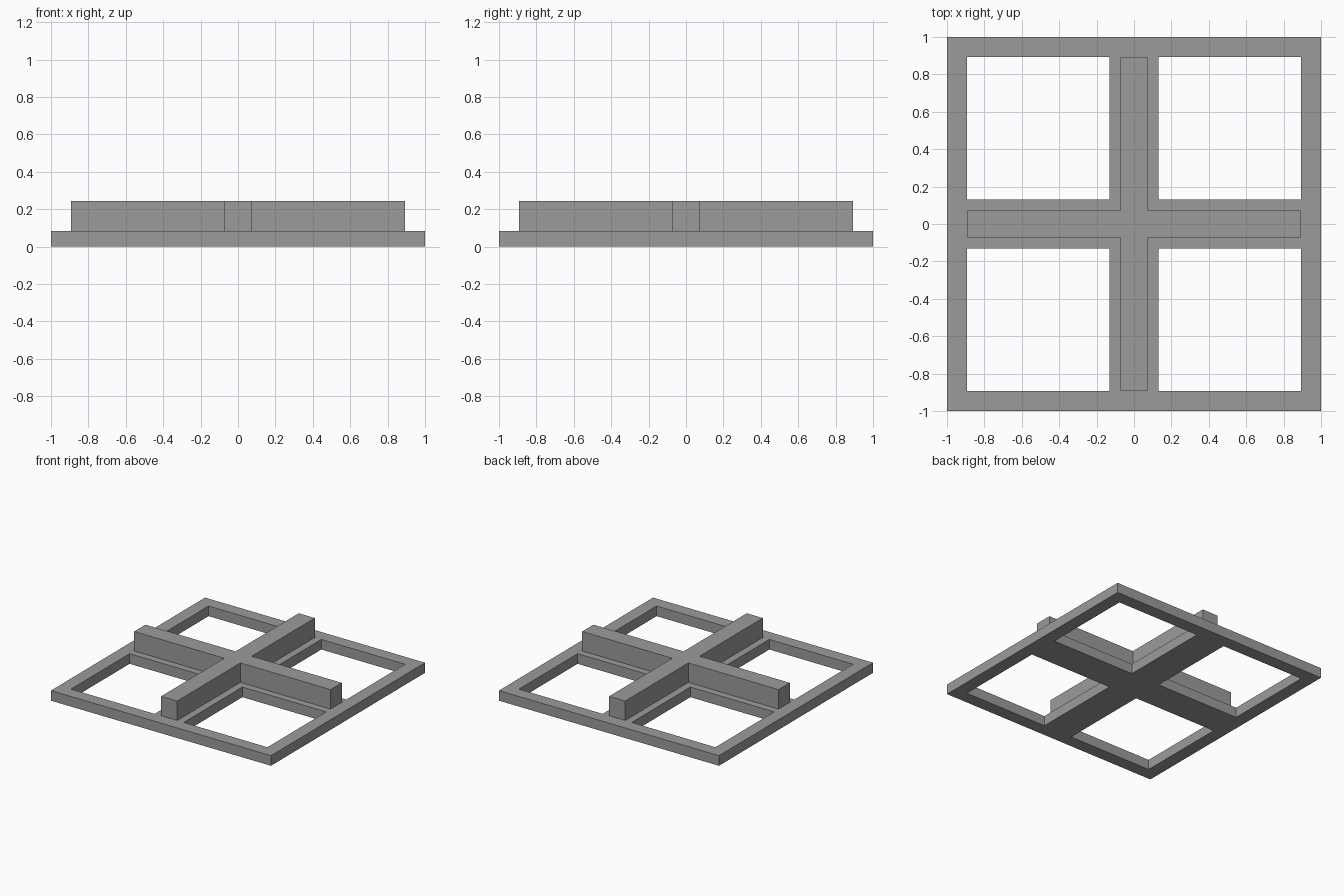
import bpy, bmesh

if "Cube" in bpy.data.objects:
    bpy.data.objects.remove(bpy.data.objects["Cube"])

grey = bpy.data.materials.new("mid grey")
grey.diffuse_color = (0.33, 0.33, 0.33, 1)
grey.use_nodes = True
grey.node_tree.nodes["Principled BSDF"].inputs["Base Color"].default_value = grey.diffuse_color


def extruded_grid(name, lines, keep, z0, z1):
    """Solid made of the grid cells chosen by keep(i, j), raised from z0 to z1."""
    bm = bmesh.new()
    verts = [[bm.verts.new((x, y, z0)) for y in lines] for x in lines]
    n = len(lines) - 1
    for i in range(n):
        for j in range(n):
            if keep(i, j):
                bm.faces.new((verts[i][j], verts[i + 1][j],
                              verts[i + 1][j + 1], verts[i][j + 1]))
    bmesh.ops.delete(bm, geom=[v for v in bm.verts if not v.link_faces], context='VERTS')
    # Keep the bottom cells and raise a copy as the top
    ext = bmesh.ops.extrude_face_region(bm, geom=bm.faces[:], use_keep_orig=True)
    top = [g for g in ext["geom"] if isinstance(g, bmesh.types.BMVert)]
    bmesh.ops.translate(bm, verts=top, vec=(0, 0, z1 - z0))
    bmesh.ops.recalc_face_normals(bm, faces=bm.faces[:])
    mesh = bpy.data.meshes.new(name)
    bm.to_mesh(mesh)
    bm.free()
    mesh.materials.append(grey)
    obj = bpy.data.objects.new(name, mesh)
    bpy.context.collection.objects.link(obj)
    return obj


INNER = 0.893    # inside edge of the rim and tip of the ribs
BASE_TOP = 0.083

# Flat square frame with four window openings
extruded_grid("base_frame", [-1, -INNER, -0.132, 0.132, INNER, 1],
              lambda i, j: i % 2 == 0 or j % 2 == 0, 0, BASE_TOP)

# Raised cross rib along the middle bars
extruded_grid("cross_rib", [-INNER, -0.073, 0.073, INNER],
              lambda i, j: i == 1 or j == 1, BASE_TOP, 0.243)
